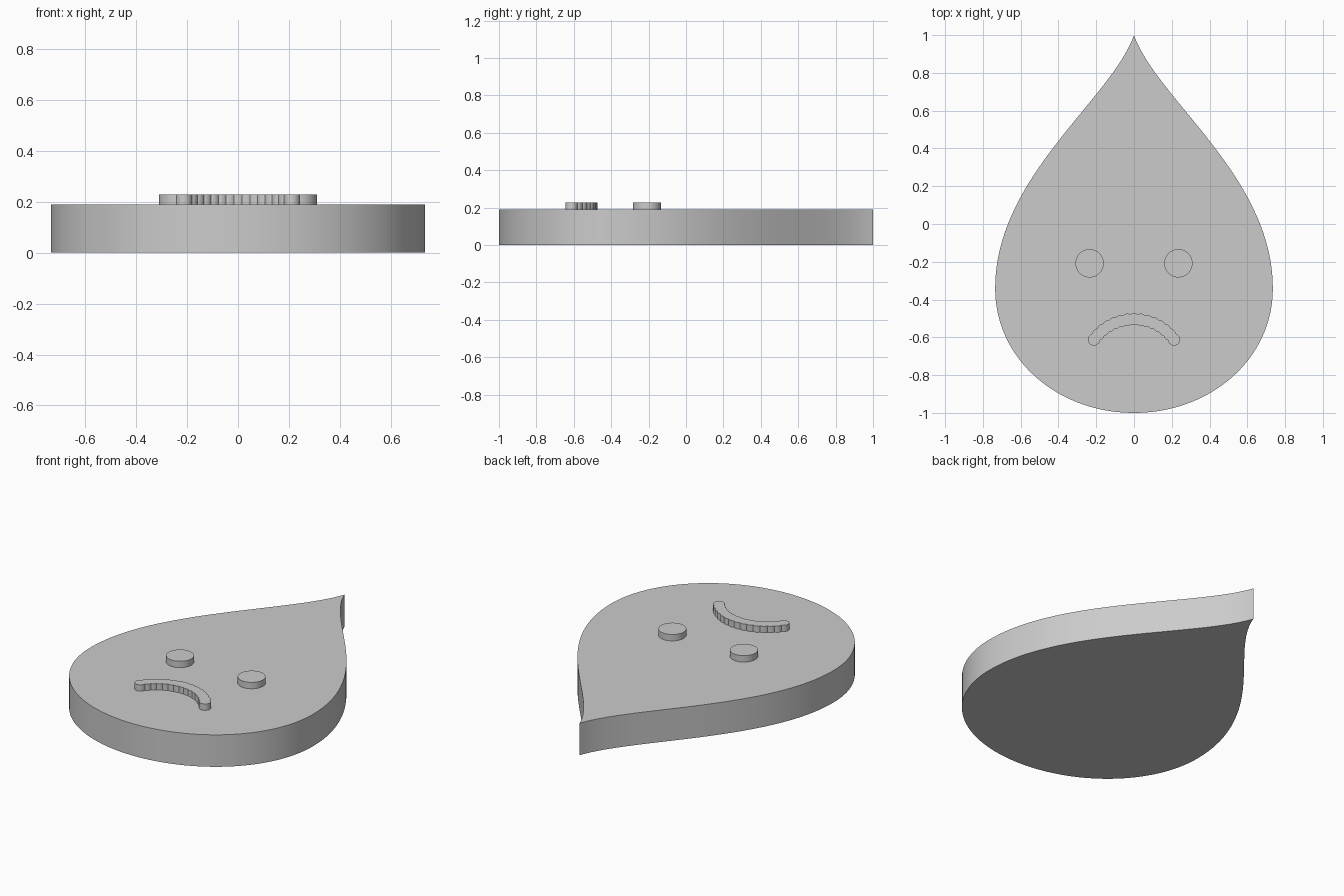
import bpy, bmesh, math
from mathutils import Vector
from mathutils.geometry import interpolate_bezier

if "Cube" in bpy.data.objects:
    bpy.data.objects.remove(bpy.data.objects["Cube"])

grey = bpy.data.materials.new("plain grey")
grey.diffuse_color = (0.6, 0.6, 0.6, 1)
grey.use_nodes = True
grey.node_tree.nodes["Principled BSDF"].inputs["Base Color"].default_value = grey.diffuse_color


def plate(name, outline, z0, z1, smooth=30):
    """Extrude a counter-clockwise 2D outline from z0 to z1."""
    bm = bmesh.new()
    face = bm.faces.new([bm.verts.new((x, y, z0)) for x, y in outline])
    out = bmesh.ops.extrude_face_region(bm, geom=[face], use_keep_orig=True)
    top = [g for g in out["geom"] if isinstance(g, bmesh.types.BMVert)]
    bmesh.ops.translate(bm, verts=top, vec=(0, 0, z1 - z0))
    bmesh.ops.recalc_face_normals(bm, faces=bm.faces[:])
    me = bpy.data.meshes.new(name)
    bm.to_mesh(me)
    bm.free()
    me.materials.append(grey)
    ob = bpy.data.objects.new(name, me)
    bpy.context.collection.objects.link(ob)
    bpy.context.view_layer.objects.active = ob
    ob.select_set(True)
    bpy.ops.object.shade_smooth_by_angle(angle=math.radians(smooth))
    ob.select_set(False)
    return ob


def bezier(a, b, c, d, n=40):
    pts = interpolate_bezier(*[Vector((*p, 0)) for p in (a, b, c, d)], n)
    return [(p.x, p.y) for p in pts]


def arc(cx, cy, r, a0, a1, n):
    return [(cx + r * math.cos(a0 + (a1 - a0) * i / n),
             cy + r * math.sin(a0 + (a1 - a0) * i / n)) for i in range(n + 1)]


TOP, FACE = 0.19, 0.228

# Drop body: right half from tip to bottom, mirrored
right = bezier((0, 1), (0.12, 0.66), (0.735, 0.25), (0.735, -0.34))
right += bezier((0.735, -0.34), (0.735, -0.72), (0.40, -1), (0, -1))[1:]
left = [(-x, y) for x, y in right[1:-1]]
plate("drop_body", right[::-1] + left, 0, TOP)

# Round eyes
for side, sx in (("left", -1), ("right", 1)):
    plate(side + "_eye", arc(sx * 0.235, -0.208, 0.075, 0, math.tau, 48)[:-1], TOP, FACE)

# Frowning mouth: outline of a chain of overlapping discs along an arc
R, r, N = 0.262, 0.032, 15
CY = -0.504 - R
half = math.asin(0.212 / R)
step = 2 * half / (N - 1)
tilt = math.asin(R * math.sin(step / 2) / r)
pi = math.pi
mouth = []
for i in range(N):                      # upper edge, right to left
    t = pi / 2 - half + i * step
    a0 = t - pi / 2 if i == 0 else t - step / 2 - tilt
    a1 = t + pi / 2 if i == N - 1 else t + step / 2 + tilt
    mouth += arc(R * math.cos(t), CY + R * math.sin(t), r, a0, a1, 6)[:-1]
for i in reversed(range(N)):            # lower edge, left to right
    t = pi / 2 - half + i * step
    a0 = t + pi / 2 if i == N - 1 else t + pi + step / 2 - tilt
    a1 = t + 1.5 * pi if i == 0 else t + pi - step / 2 + tilt
    mouth += arc(R * math.cos(t), CY + R * math.sin(t), r, a0, a1, 6)[:-1]
plate("mouth", mouth, TOP, FACE)
